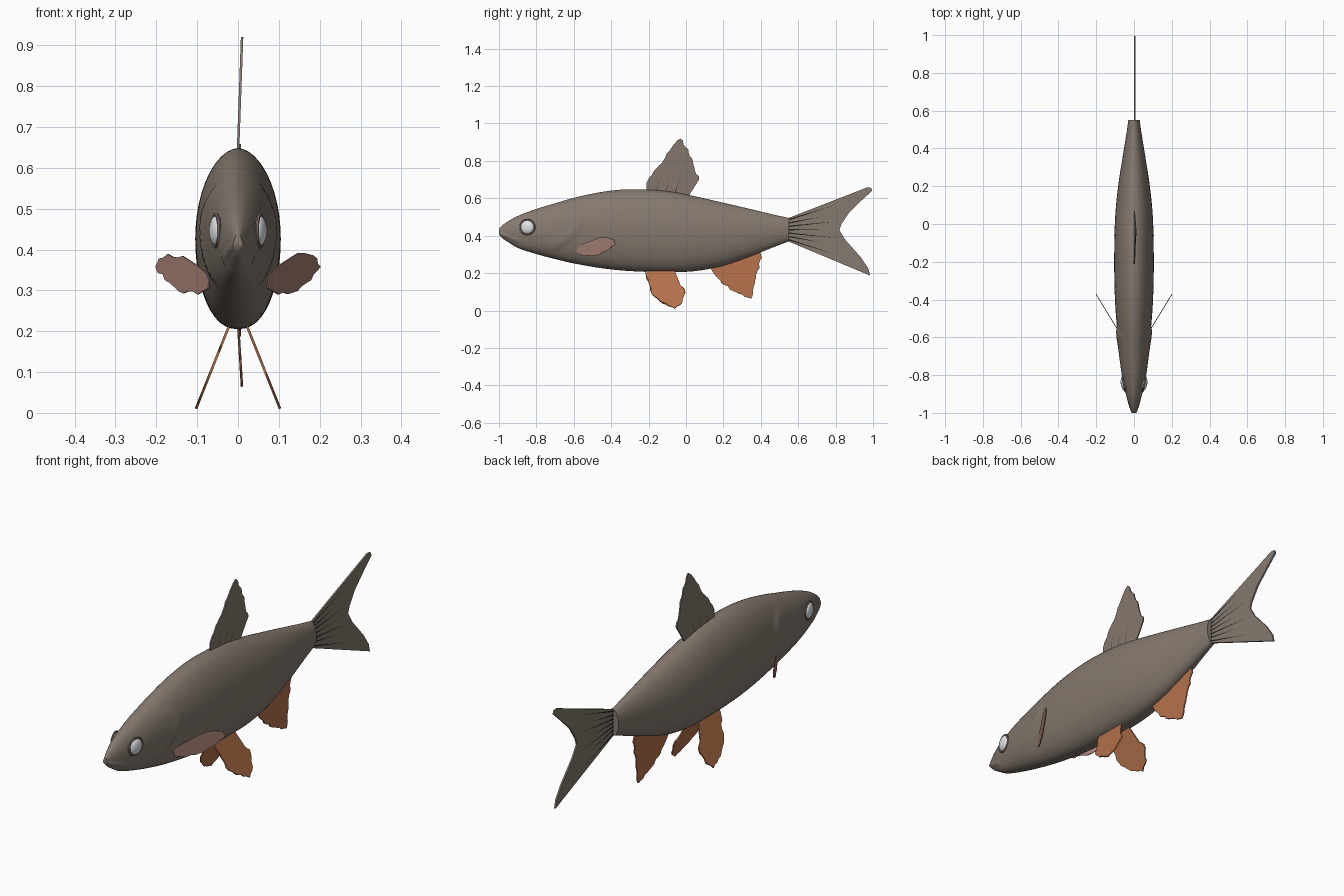
import bpy, bmesh, math, random
from mathutils import Vector

if "Cube" in bpy.data.objects:
    bpy.data.objects.remove(bpy.data.objects["Cube"])

random.seed(4)


def material(name, rgb):
    m = bpy.data.materials.new(name)
    m.diffuse_color = (*rgb, 1)
    m.use_nodes = True
    m.node_tree.nodes["Principled BSDF"].inputs["Base Color"].default_value = m.diffuse_color
    return m


BROWN = material("brown_grey", (0.235, 0.192, 0.158))
ORANGE = material("fin_orange", (0.46, 0.165, 0.07))
PINK = material("fin_pink", (0.36, 0.205, 0.165))
WHITE = material("eye_white", (0.75, 0.77, 0.79))
DARK = material("ray_dark", (0.015, 0.013, 0.012))


def finish(name, bm, mat, angle=40):
    bmesh.ops.recalc_face_normals(bm, faces=bm.faces)
    me = bpy.data.meshes.new(name)
    bm.to_mesh(me)
    bm.free()
    me.materials.append(mat)
    ob = bpy.data.objects.new(name, me)
    bpy.context.collection.objects.link(ob)
    bpy.ops.object.select_all(action='DESELECT')
    ob.select_set(True)
    bpy.context.view_layer.objects.active = ob
    bpy.ops.object.shade_smooth_by_angle(angle=math.radians(angle))
    return ob


# Body stations: y, top z, bottom z, half width
ST = [(-1, .437, .408, .008), (-.98, .457, .385, .017), (-.95, .478, .365, .028),
      (-.9, .505, .335, .043), (-.8, .543, .302, .064), (-.7, .573, .275, .077),
      (-.6, .602, .252, .086), (-.45, .634, .226, .098), (-.3, .648, .211, .104),
      (-.1, .638, .205, .104), (.05, .61, .211, .099), (.2, .576, .24, .084),
      (.35, .541, .292, .061), (.48, .51, .343, .040), (.55, .495, .370, .030)]


def station(y):
    # Smooth interpolation through the stations
    i = max(k for k in range(len(ST) - 1) if ST[k][0] <= y + 1e-9)
    a, b = ST[i], ST[i + 1]
    h = b[0] - a[0]
    p, q = ST[max(i - 1, 0)], ST[min(i + 2, len(ST) - 1)]
    t = (y - a[0]) / h
    out = []
    for c in (1, 2, 3):
        ma = (b[c] - p[c]) / (b[0] - p[0]) * h
        mb = (q[c] - a[c]) / (q[0] - a[0]) * h
        out.append((2*t**3 - 3*t*t + 1) * a[c] + (t**3 - 2*t*t + t) * ma
                   + (3*t*t - 2*t**3) * b[c] + (t**3 - t*t) * mb)
    return out


def relief(y, z):
    # Gill cover step, and the mouth crease
    edge = -.545 - 3.2 * (z - .475)**2 - .55 * abs(z - .475)
    fade = max(0, 1 - ((z - .435) / .125)**4)
    d = edge - y
    r = .009 * fade * math.exp(-max(d, 0) / .06) / (1 + math.exp(-d * 280))
    if y < -.9:
        r -= .006 * math.exp(-((z - .412 + (y + 1) * .4) / .008)**2)
    return r


def build_body():
    bm = bmesh.new()
    n, rings, N = 48, [], 150
    for j in range(N + 1):
        y = -1 + 1.55 * j / N
        top, bot, w = station(y)
        mid = bot + (top - bot) * .5
        ring = []
        for k in range(n):
            t = 2 * math.pi * k / n
            c, s = math.cos(t), math.sin(t)
            x = w * math.copysign(abs(c)**(1.08 if s > 0 else .88), c)
            z = mid + (top - bot) / 2 * s
            x += math.copysign(min(abs(c) * 2, 1) * relief(y, z), c) if abs(c) > 1e-4 else 0
            ring.append(bm.verts.new((x, y, z)))
        rings.append(ring)
    for a, b in zip(rings, rings[1:]):
        for k in range(n):
            bm.faces.new((a[k], a[(k + 1) % n], b[(k + 1) % n], b[k]))
    bm.faces.new(rings[0])
    bm.faces.new(rings[-1])
    finish("body", bm, BROWN, 50)


build_body()


def fin(name, pts, xf, mat, ragged=(), thick=.006):
    """Thin plate in side outline; listed edges get a torn border."""
    out = []
    for i, p in enumerate(pts):
        a, b = Vector(p), Vector(pts[(i + 1) % len(pts)])
        out.append(a)
        if i in ragged:
            d = b - a
            steps = max(2, int(d.length / .016))
            nrm = Vector((d.y, -d.x)).normalized()
            for s in range(1, steps):
                out.append(a + d * s / steps + nrm * random.uniform(-.006, .006))
    bm = bmesh.new()
    f = bm.faces.new([bm.verts.new((xf(*p), p[0], p[1])) for p in out])
    f.normal_update()
    nv = f.normal.copy()
    r = bmesh.ops.extrude_face_region(bm, geom=[f])
    moved = {v for v in r["geom"] if isinstance(v, bmesh.types.BMVert)}
    for v in bm.verts:
        v.co += nv * thick / 2 * (1 if v in moved else -1)
    bmesh.ops.triangulate(bm, faces=[g for g in bm.faces if len(g.verts) > 4])
    return finish(name, bm, mat, 30)


# Dorsal fin, leaning slightly to one side
fin("dorsal_fin", [(-.21, .62), (-.212, .68), (-.145, .775), (-.08, .866), (-.03, .92),
                   (.012, .86), (.07, .70), (.0, .59)],
    lambda y, z: .01 * (z - .64) / .28, BROWN, (1, 2, 3, 4, 5))

# Forked tail
fin("tail_fin", [(.53, .49), (.56, .499), (.968, .658), (.99, .656), (.995, .64), (.94, .59),
                 (.872, .524), (.83, .46), (.82, .43), (.85, .38), (.936, .283), (.975, .225),
                 (.984, .187), (.56, .364), (.53, .375)],
    lambda y, z: .003, BROWN, thick=.008)

# Anal fin
fin("anal_fin", [(.13, .25), (.135, .22), (.19, .145), (.283, .09), (.348, .064), (.374, .176),
                 (.406, .283), (.39, .33), (.28, .30)],
    lambda y, z: .01 * (.22 - z) / .16, ORANGE, (1, 2, 3, 4, 5))

# Paired fins
for side, tag in ((1, "right"), (-1, "left")):
    fin("pelvic_fin_" + tag,
        [(-.215, .23), (-.217, .20), (-.176, .08), (-.14, .05), (-.06, .01), (-.02, .043),
         (-.005, .112), (-.035, .15), (-.06, .21), (-.065, .23)],
        lambda y, z: side * (.025 + .08 * (.205 - z) / .2), ORANGE, (1, 2, 3, 4, 5, 6))
    fin("pectoral_fin_" + tag,
        [(-.588, .335), (-.583, .305), (-.54, .29), (-.465, .298), (-.41, .325), (-.372, .358),
         (-.385, .378), (-.42, .389), (-.48, .384), (-.54, .36)],
        lambda y, z: side * (.08 + .122 * (y + .57) / .2), PINK, (2, 3, 4, 5, 6, 7), .004)

    # Eye and its raised lid
    tilt = -side * .2
    bm = bmesh.new()
    bmesh.ops.create_uvsphere(bm, u_segments=32, v_segments=16, radius=.037)
    eye = finish("eye_" + tag, bm, WHITE)
    eye.scale = (.45, 1, 1)
    eye.location = (side * .053, -.848, .446)
    eye.rotation_euler = (0, 0, tilt)
    bpy.ops.mesh.primitive_torus_add(major_radius=.039, minor_radius=.005, major_segments=32,
                                     minor_segments=8, location=(side * .054, -.848, .446),
                                     rotation=(0, math.pi / 2, tilt))
    lid = bpy.context.object
    lid.name = "eyelid_" + tag
    lid.data.materials.append(BROWN)
    bpy.ops.object.shade_smooth_by_angle()


# Dark rays fanning out from fin roots
def rays(name, roots, xf, w):
    bm = bmesh.new()
    for y0, z0, y1, z1 in roots:
        d = Vector((y1 - y0, z1 - z0)).normalized() * w
        for s in (-1, 1):
            c = [(y0 - d.y, z0 + d.x), (y0 + d.y, z0 - d.x), (y1, z1)]
            bm.faces.new([bm.verts.new((xf(y, z) + s * .0055, y, z)) for y, z in c])
    finish(name, bm, DARK)


rays("tail_rays", [(.55, .432 + k * .018, .55 + (.25 if k % 2 else .17),
                    .432 + k * (.044 if k % 2 else .034)) for k in (-3, -2, -1, 0, 1, 2, 3)],
     lambda y, z: .003, .0035)
rays("dorsal_rays", [(-.16 + k * .05, .63, -.14 + k * .055, .71) for k in range(3)],
     lambda y, z: .01 * (z - .64) / .28, .0015)
